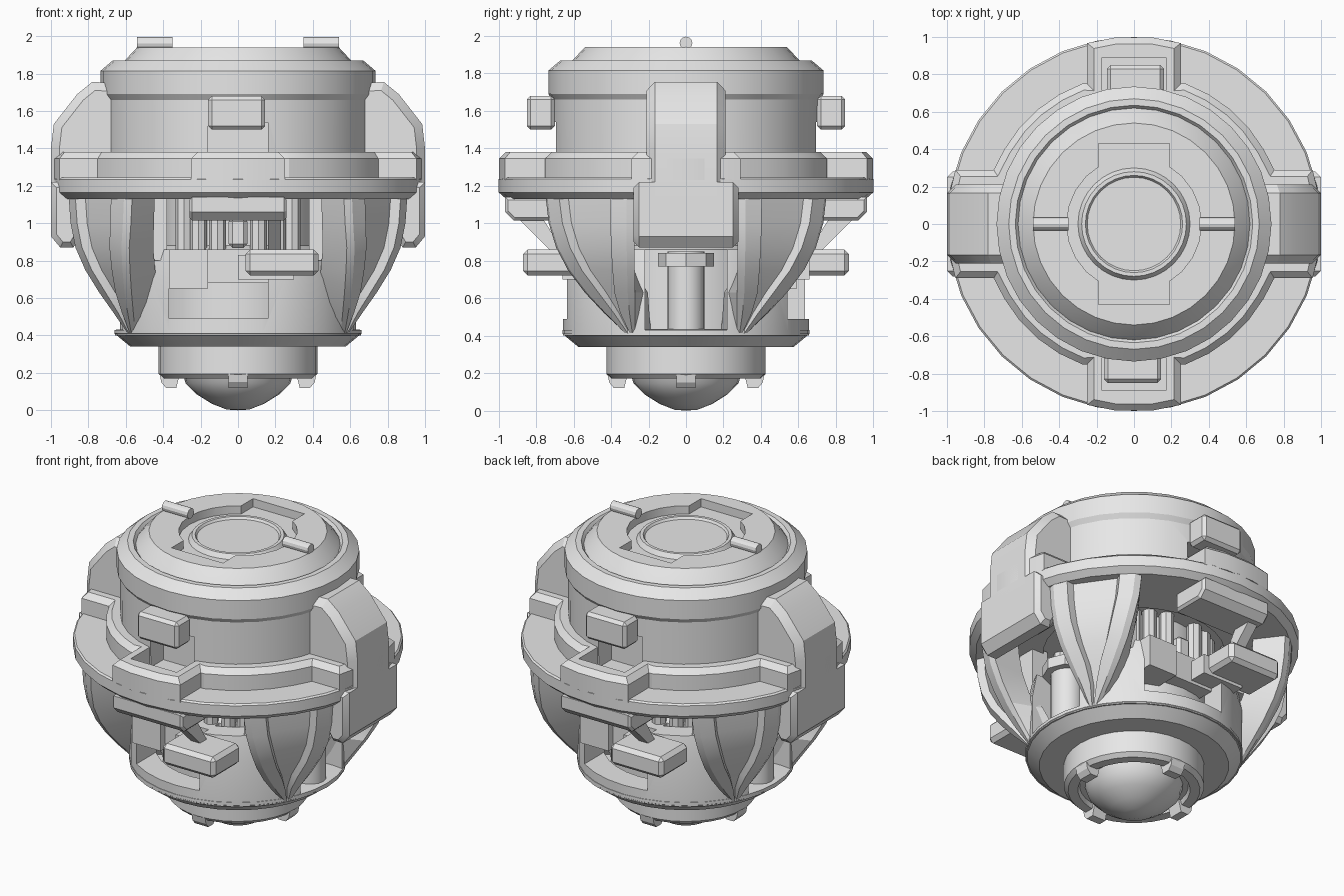
import bpy, bmesh
from math import sin, cos, asin, pi, radians
from mathutils import Matrix, Vector

if "Cube" in bpy.data.objects:
    bpy.data.objects.remove(bpy.data.objects["Cube"], do_unlink=True)

grey = bpy.data.materials.new("plain_grey")
grey.use_nodes = True
grey.diffuse_color = (0.8, 0.8, 0.8, 1)
grey.node_tree.nodes["Principled BSDF"].inputs["Base Color"].default_value = (0.8, 0.8, 0.8, 1)


def finish(name, bm):
    bmesh.ops.recalc_face_normals(bm, faces=bm.faces)
    mesh = bpy.data.meshes.new(name)
    bm.to_mesh(mesh)
    bm.free()
    mesh.materials.append(grey)
    obj = bpy.data.objects.new(name, mesh)
    bpy.context.collection.objects.link(obj)
    return obj


def lathe(name, profile, closed=False, steps=32):
    """Turn an (r, z) profile round the z axis."""
    bm = bmesh.new()
    vs = [bm.verts.new((r, 0, z)) for r, z in profile]
    edges = [bm.edges.new(p) for p in zip(vs, vs[1:])]
    if closed:
        edges.append(bm.edges.new((vs[-1], vs[0])))
    bmesh.ops.spin(bm, geom=vs + edges, cent=(0, 0, 0), axis=(0, 0, 1), angle=2 * pi, steps=steps)
    bmesh.ops.remove_doubles(bm, verts=bm.verts, dist=0.0005)
    return finish(name, bm)


def box(name, x, y, z, bevel=0.0):
    bm = bmesh.new()
    bmesh.ops.create_cube(bm, size=1)
    for v in bm.verts:
        v.co = [lo + (c + 0.5) * (hi - lo) for c, (lo, hi) in zip(v.co, (x, y, z))]
    if bevel:
        bmesh.ops.bevel(bm, geom=bm.edges[:], offset=bevel, segments=1, affect='EDGES')
    return finish(name, bm)


def prism(name, points, depth, bevel=0.0, caps="both"):
    """Extrude a closed 3D outline along a vector and chamfer the cap edges."""
    bm = bmesh.new()
    face = bm.faces.new([bm.verts.new(p) for p in points])
    start = list(face.edges)
    new = bmesh.ops.extrude_face_region(bm, geom=[face], use_keep_orig=True)["geom"]
    bmesh.ops.translate(bm, vec=depth, verts=[g for g in new if isinstance(g, bmesh.types.BMVert)])
    far = [g for g in new if isinstance(g, bmesh.types.BMEdge)]
    bmesh.ops.recalc_face_normals(bm, faces=bm.faces)
    if bevel:
        bmesh.ops.bevel(bm, geom=far + (start if caps == "both" else []), offset=bevel,
                        segments=1, affect='EDGES')
    return finish(name, bm)


def cylinder(name, radius, a, b, sides=16):
    a, b = Vector(a), Vector(b)
    bm = bmesh.new()
    turn = (b - a).to_track_quat('Z', 'Y').to_matrix().to_4x4()
    bmesh.ops.create_cone(bm, cap_ends=True, segments=sides, radius1=radius, radius2=radius,
                          depth=(b - a).length, matrix=Matrix.Translation((a + b) / 2) @ turn)
    return finish(name, bm)


def apply(obj, mod):
    bpy.context.view_layer.objects.active = obj
    bpy.ops.object.modifier_apply(modifier=mod.name)


def cut(obj, cutter):
    """Subtract the cutter and its half-turn copy."""
    for angle in (0, pi):
        cutter.rotation_euler.z = angle
        bpy.context.view_layer.update()
        mod = obj.modifiers.new("cut", 'BOOLEAN')
        mod.operation, mod.solver, mod.object = 'DIFFERENCE', 'EXACT', cutter
        apply(obj, mod)
    bpy.data.objects.remove(cutter, do_unlink=True)


def mirror(obj, x=True, y=True):
    mod = obj.modifiers.new("mirror", 'MIRROR')
    mod.use_axis = (x, y, False)
    mod.use_mirror_merge = False
    apply(obj, mod)


def half_turn(obj):
    twin = obj.copy()
    twin.name = "rear_" + obj.name
    twin.rotation_euler.z = pi
    bpy.context.collection.objects.link(twin)


# Upper drum with lip and stepped lid
drum = lathe("upper_drum", [(0, 1.16), (0.712, 1.16), (0.715, 1.66), (0.735, 1.69), (0.735, 1.815),
                            (0.67, 1.87), (0.635, 1.87), (0.62, 1.85), (0.605, 1.87),
                            (0.54, 1.94), (0, 1.94)])
cut(drum, cylinder("lid_recess_cutter", 0.36, (0, 0, 1.885), (0, 0, 2.1), 24))
cut(drum, box("lid_notch_cutter", (-0.19, 0.19), (-0.43, 0), (1.885, 2.1)))
cut(drum, box("drum_slot_cutter", (-0.16, 0.16), (-0.9, -0.56), (1.2, 1.54)))

# Plain round plate in the lid and two rods on top
lathe("lid_plate", [(0, 1.87), (0.31, 1.87), (0.28, 1.915), (0.26, 1.915), (0.25, 1.9), (0, 1.9)])
mirror(cylinder("lid_rod", 0.034, (0.35, 0, 1.962), (0.54, 0, 1.962), 12), y=False)

# Wide flange
lathe("flange", [(0.55, 1.13), (0.96, 1.13), (1.0, 1.165), (1.0, 1.235), (0.99, 1.245), (0.55, 1.245)], True)

# Raised collar with tabs reaching the rim on four sides
arc = [radians(20 + 10 * i) for i in range(6)]
quarter = [(1.0, 0.1), (0.955, 0.29), (0.75, 0.29)]
quarter += [(0.8 * cos(a), 0.8 * sin(a)) for a in arc[1:]]
quarter += [(0.25, 0.75), (0.25, 0.967), (0.1, 0.997)]
half = quarter + [(-x, y) for x, y in reversed(quarter)]
outline = half + [(x, -y) for x, y in reversed(half)]
collar = prism("flange_collar", [(x, y, 1.23) for x, y in outline], (0, 0, 0.15), 0.035, "far")
cut(collar, box("collar_slot_cutter", (-0.17, 0.17), (-0.89, -0.56), (1.25, 1.6)))

# Clips standing off the drum, front and rear
clip = box("drum_clip", (-0.16, 0.145), (-0.85, -0.7), (1.5, 1.68), 0.02)
half_turn(clip)

# Side pads, the lower part a plate hanging over the side opening
upper = [(0.62, 1.75), (0.78, 1.755), (0.86, 1.69), (0.985, 1.53), (1.0, 1.4), (1.0, 1.1), (0.62, 1.1)]
mirror(prism("side_pad", [(x, -0.21, z) for x, z in upper], (0, 0.42, 0), 0.045), y=False)
lower = [(0.78, 1.22), (1.0, 1.22), (1.0, 0.93), (0.95, 0.87), (0.88, 0.87), (0.8, 1.0)]
mirror(prism("side_pad_base", [(x, -0.28, z) for x, z in lower], (0, 0.56, 0), 0.03), y=False)

# Inner core with upright ribs
lathe("inner_core", [(0, 0.4), (0.46, 0.4), (0.46, 0.86), (0.41, 0.88), (0.41, 1.2), (0, 1.2)], steps=24)
for i, deg in enumerate((50, 62, 76)):
    a = radians(deg)
    c, s = 0.45 * cos(a), 0.45 * sin(a)
    mirror(cylinder(f"core_rib_{i + 1}", 0.045, (c, s, 0.8), (c, s, 1.18), 8))
mirror(box("corner_post", (0.38, 0.5), (0.36, 0.48), (0.8, 1.15)))

# Lower cup with front, rear and side openings
cup = lathe("lower_cup", [(0.5, 0.4), (0.657, 0.4), (0.657, 0.7), (0.625, 0.86), (0.5, 0.86)], True)
cut(cup, box("window_cutter", (-0.37, 0.16), (-0.8, -0.3), (0.49, 0.95)))
cut(cup, box("side_notch_cutter", (0.4, 0.8), (-0.22, 0.22), (0.42, 0.95)))
mirror(cylinder("side_tube", 0.1, (0.53, 0, 0.4), (0.53, 0, 0.85)), y=False)
mirror(cylinder("side_tube_cap", 0.15, (0.53, 0, 0.77), (0.53, 0, 0.84), 8), y=False)

# Machinery seen through the front and rear openings
for part in (box("window_block", (-0.37, -0.16), (-0.59, -0.36), (0.65, 0.86)),
             box("window_bridge", (-0.16, 0.16), (-0.54, -0.36), (0.68, 0.86)),
             box("lower_clip", (0.04, 0.43), (-0.87, -0.58), (0.72, 0.86), 0.025),
             box("lower_clip_tab", (0.0, 0.3), (-0.66, -0.5), (0.7, 0.83)),
             box("core_latch", (-0.05, 0.05), (-0.48, -0.38), (0.87, 1.03), 0.02)):
    half_turn(part)
ledge = [(-0.7, 1.14), (-0.965, 1.14), (-0.965, 1.06), (-0.92, 1.015), (-0.7, 1.015)]
half_turn(prism("under_ledge", [(-0.26, y, z) for y, z in ledge], (0.52, 0, 0), 0.015))
strut = [(-0.92, 1.05), (-0.73, 0.86), (-0.66, 0.86), (-0.78, 1.05)]
half_turn(prism("ledge_strut", [(0.16, y, z) for y, z in strut], (0.07, 0, 0)))


# Four deep curved claws with sunken panels, tapering to a point
def claw():
    bm = bmesh.new()
    rows = []
    for z, r, outer in ((1.15, 0.96, 53), (1.0, 0.95, 52), (0.87, 0.925, 50), (0.75, 0.875, 47.5),
                        (0.63, 0.805, 43.5), (0.52, 0.73, 38), (0.41, 0.655, 30)):
        a0, a1 = asin(0.28 / r), radians(outer)
        wide = a1 - a0
        b = min(radians(8), wide * 0.4)
        sink = 0.05 * min(1, wide / 0.4)
        back = r - 0.22
        ring = ((r - 0.02, a0), (r, a0 + b * 0.3), (r, a0 + b), (r - sink, a0 + b * 1.15),
                (r - sink, a1 - b * 1.15), (r, a1 - b), (r, a1 - b * 0.3), (r - 0.02, a1),
                (back, a1), (back, asin(0.28 / back) if back > 0.6 else a0))
        rows.append([bm.verts.new((q * cos(a), q * sin(a), z)) for q, a in ring])
    for low, high in zip(rows, rows[1:]):
        for i in range(len(low)):
            j = (i + 1) % len(low)
            bm.faces.new((low[i], low[j], high[j], high[i]))
    bm.faces.new(rows[0])
    bm.faces.new(rows[-1])
    return finish("claws", bm)


mirror(claw())

# Base ring, neck, feet and dome
lathe("base_ring", [(0, 0.34), (0.575, 0.34), (0.66, 0.41), (0.66, 0.43), (0.6, 0.435), (0, 0.435)])
lathe("neck", [(0, 0.2), (0.33, 0.2), (0.34, 0.17), (0.4, 0.17), (0.425, 0.195), (0.425, 0.36), (0, 0.36)])
lathe("bottom_dome", [(0, 0.0), (0.06, 0.004), (0.14, 0.035), (0.22, 0.085), (0.28, 0.145),
                      (0.3, 0.21), (0, 0.21)], steps=24)
foot = [(0.31, 0.2), (0.42, 0.2), (0.41, 0.15), (0.385, 0.12), (0.33, 0.12)]
mirror(prism("side_foot", [(x, -0.05, z) for x, z in foot], (0, 0.1, 0)), y=False)
mirror(prism("front_foot", [(-0.05, x, z) for x, z in foot], (0.1, 0, 0)), x=False)

# Smooth rounds, crisp edges
for obj in list(bpy.context.scene.objects):
    if obj.type == 'MESH':
        bpy.ops.object.select_all(action='DESELECT')
        obj.select_set(True)
        bpy.context.view_layer.objects.active = obj
        bpy.ops.object.shade_smooth_by_angle(angle=radians(28))
